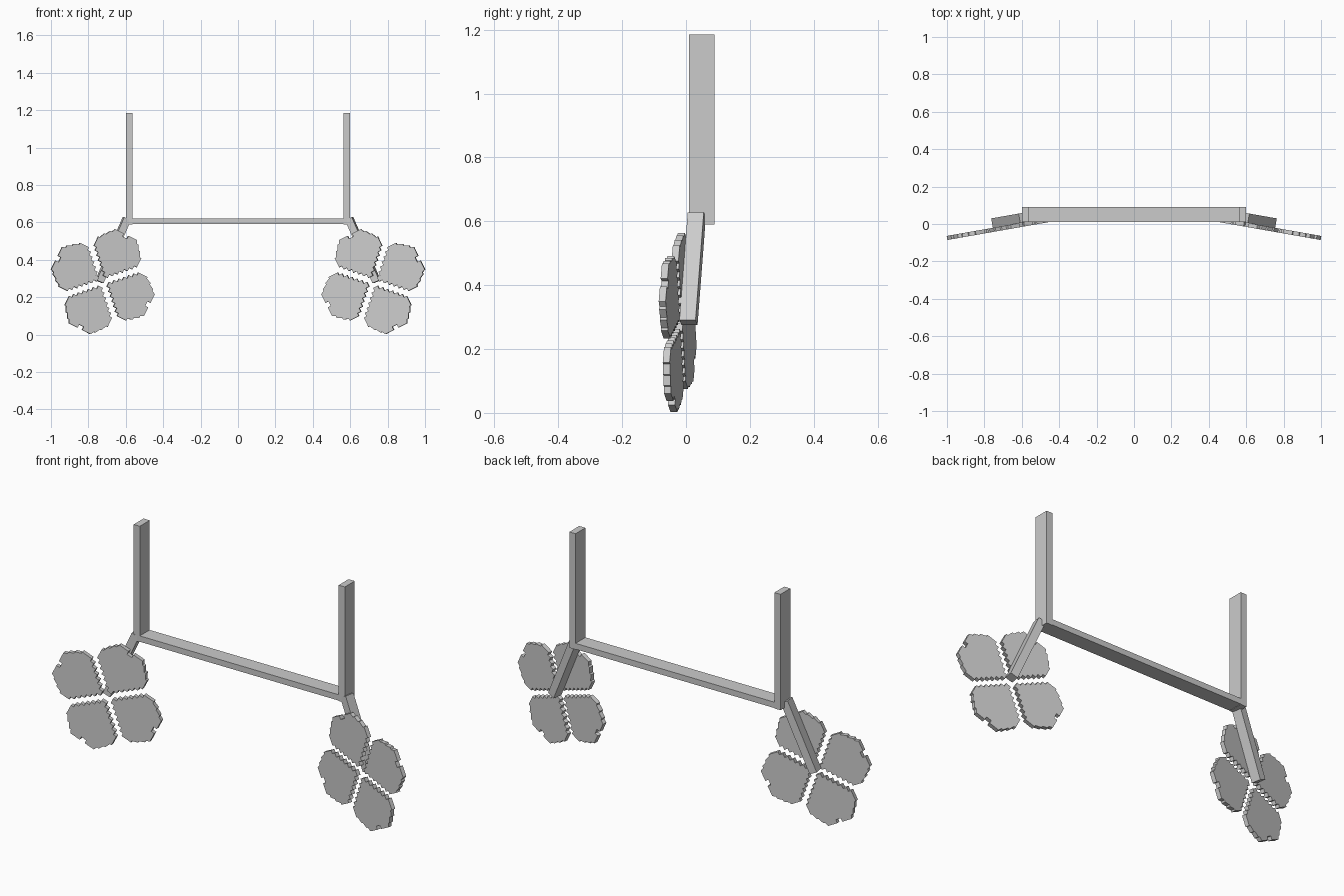
import bpy, bmesh, math
from mathutils import Matrix, Vector

if "Cube" in bpy.data.objects:
    bpy.data.objects.remove(bpy.data.objects["Cube"])

# Local frame of the right-hand flower: yawed 10 degrees, local XZ is the petal plane
FLOWER = Matrix.Translation((0.723, -0.026, 0.283)) @ Matrix.Rotation(math.radians(-10), 4, 'Z')


def make_object(name, bm, mirror=False):
    bmesh.ops.recalc_face_normals(bm, faces=bm.faces)
    me = bpy.data.meshes.new(name)
    bm.to_mesh(me)
    bm.free()
    ob = bpy.data.objects.new(name, me)
    bpy.context.collection.objects.link(ob)
    if mirror:
        mod = ob.modifiers.new("mirror_x", 'MIRROR')
        mod.use_mirror_merge = False
    return ob


def box(name, lo, hi, matrix=Matrix(), mirror=False):
    lo, hi = Vector(lo), Vector(hi)
    bm = bmesh.new()
    bmesh.ops.create_cube(bm, size=1)
    size = Matrix.Diagonal((*(hi - lo), 1))
    bm.transform(matrix @ Matrix.Translation((lo + hi) / 2) @ size)
    return make_object(name, bm, mirror)


def petal_outline():
    # stepped inner edge widening away from the flower centre
    half = []
    r, s = 0.03, 0.014
    for _ in range(6):
        half += [(r, s), (r + 0.02, s)]
        r, s = r + 0.02, s + 0.02
    # rounded outer end with a notch in the middle
    half += [(0.15, 0.130), (0.205, 0.130), (0.205, 0.121), (0.235, 0.108),
             (0.235, 0.099), (0.262, 0.085), (0.262, 0.075), (0.281, 0.066),
             (0.281, 0.014), (0.263, 0.014)]
    return half + [(r, -s) for r, s in reversed(half)]


def petal(name, angle, thickness=0.022):
    bm = bmesh.new()
    face = bm.faces.new([bm.verts.new((r, -thickness / 2, s)) for r, s in petal_outline()])
    ext = bmesh.ops.extrude_face_region(bm, geom=[face], use_keep_orig=True)
    verts = [v for v in ext["geom"] if isinstance(v, bmesh.types.BMVert)]
    bmesh.ops.translate(bm, verts=verts, vec=(0, thickness, 0))
    bm.transform(FLOWER @ Matrix.Rotation(-angle, 4, 'Y'))
    return make_object(name, bm, True)


# Upright posts and the bar joining them
box("upright_post", (0.565, 0.01, 0.59), (0.60, 0.09, 1.185), mirror=True)
box("cross_bar", (-0.59, 0.01, 0.592), (0.59, 0.09, 0.622))

# Slanted arms lying on the back of the petals
start, end = Vector((-0.137, 0, 0.337)), Vector((0.012, 0, 0.0))
d = end - start
arm_frame = FLOWER @ Matrix.Translation(start) @ Matrix.Rotation(math.atan2(-d.z, d.x), 4, 'Y')
box("slanted_arm", (0, 0.011, -0.02), (d.length, 0.062, 0.02), arm_frame, True)

# Four petals around each arm end
for i in range(4):
    petal(f"petal_{i + 1}", math.radians(26.5 + 90 * i))
